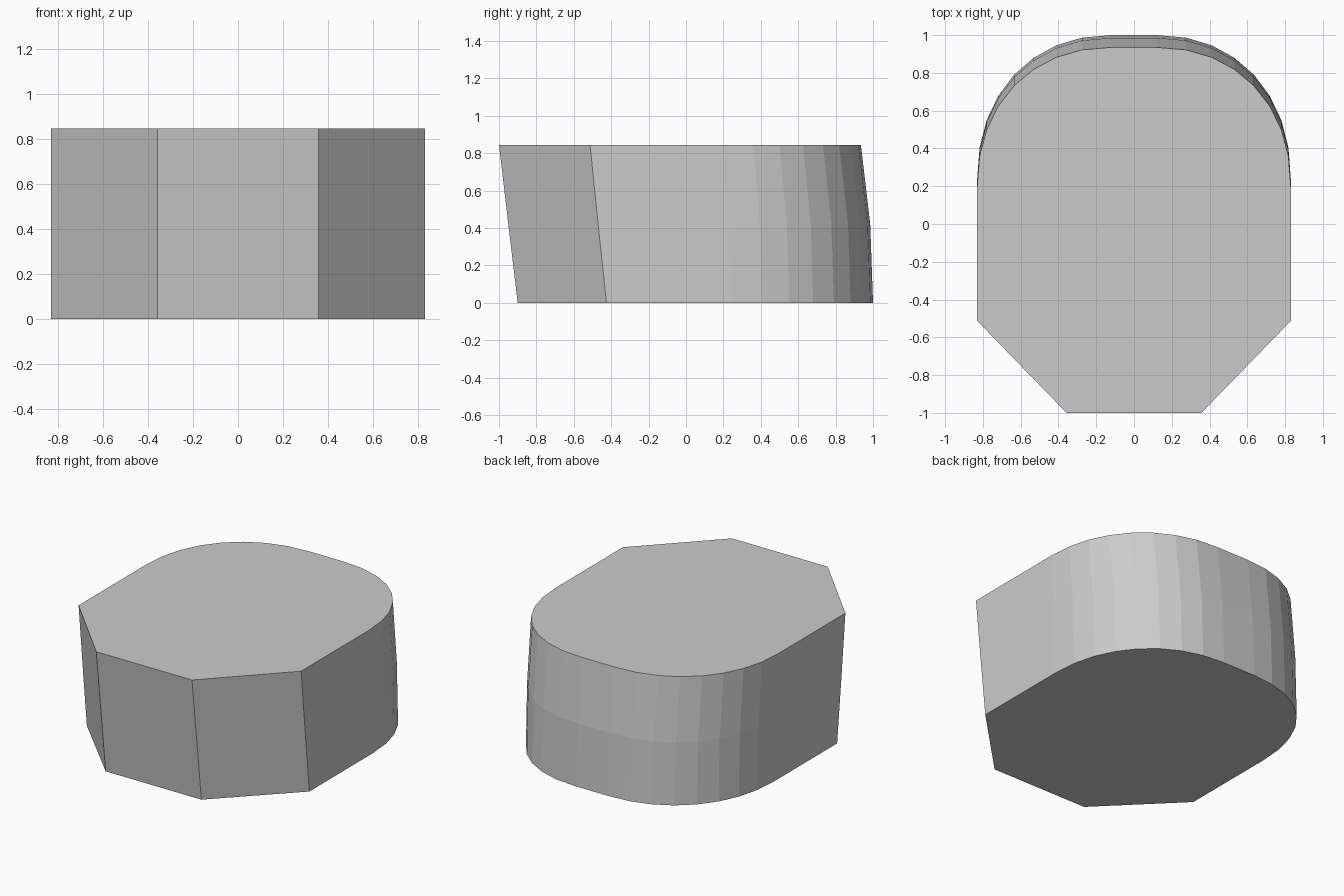
import bpy, bmesh, math

if "Cube" in bpy.data.objects:
    bpy.data.objects.remove(bpy.data.objects["Cube"])

HALF_W, FLAT, STEPS = 0.83, 0.12, 8

# Section levels: height, front y, side corner y, start of back curve y, back y
LEVELS = [
    (0.0, -0.90, -0.425, 0.24, 1.0),
    (0.42, -0.95, -0.47, 0.23, 0.985),
    (0.845, -1.0, -0.513, 0.20, 0.935),
]


def outline(front, corner, start, back):
    """Closed outline: chamfered front, straight sides, rounded back."""
    half = [(0.357, front), (HALF_W, corner)]
    for i in range(STEPS + 1):
        a = math.pi / 2 * i / STEPS
        c, s = max(math.cos(a), 0.0), math.sin(a)
        p = 2 / 2.15
        half.append((FLAT + (HALF_W - FLAT) * c ** p,
                     start + (back - start) * s ** p))
    return half + [(-x, y) for x, y in reversed(half)]


# Leaning block lofted through the sections
bm = bmesh.new()
rings = []
for z, *params in LEVELS:
    rings.append([bm.verts.new((x, y, z)) for x, y in outline(*params)])
for low, high in zip(rings, rings[1:]):
    n = len(low)
    for i in range(n):
        j = (i + 1) % n
        bm.faces.new((low[i], low[j], high[j], high[i]))

# Flat bottom and top
bm.faces.new(list(reversed(rings[0])))
bm.faces.new(rings[-1])
bmesh.ops.recalc_face_normals(bm, faces=bm.faces)

mesh = bpy.data.meshes.new("rounded_block")
bm.to_mesh(mesh)
bm.free()
block = bpy.data.objects.new("rounded_block", mesh)
bpy.context.collection.objects.link(block)
